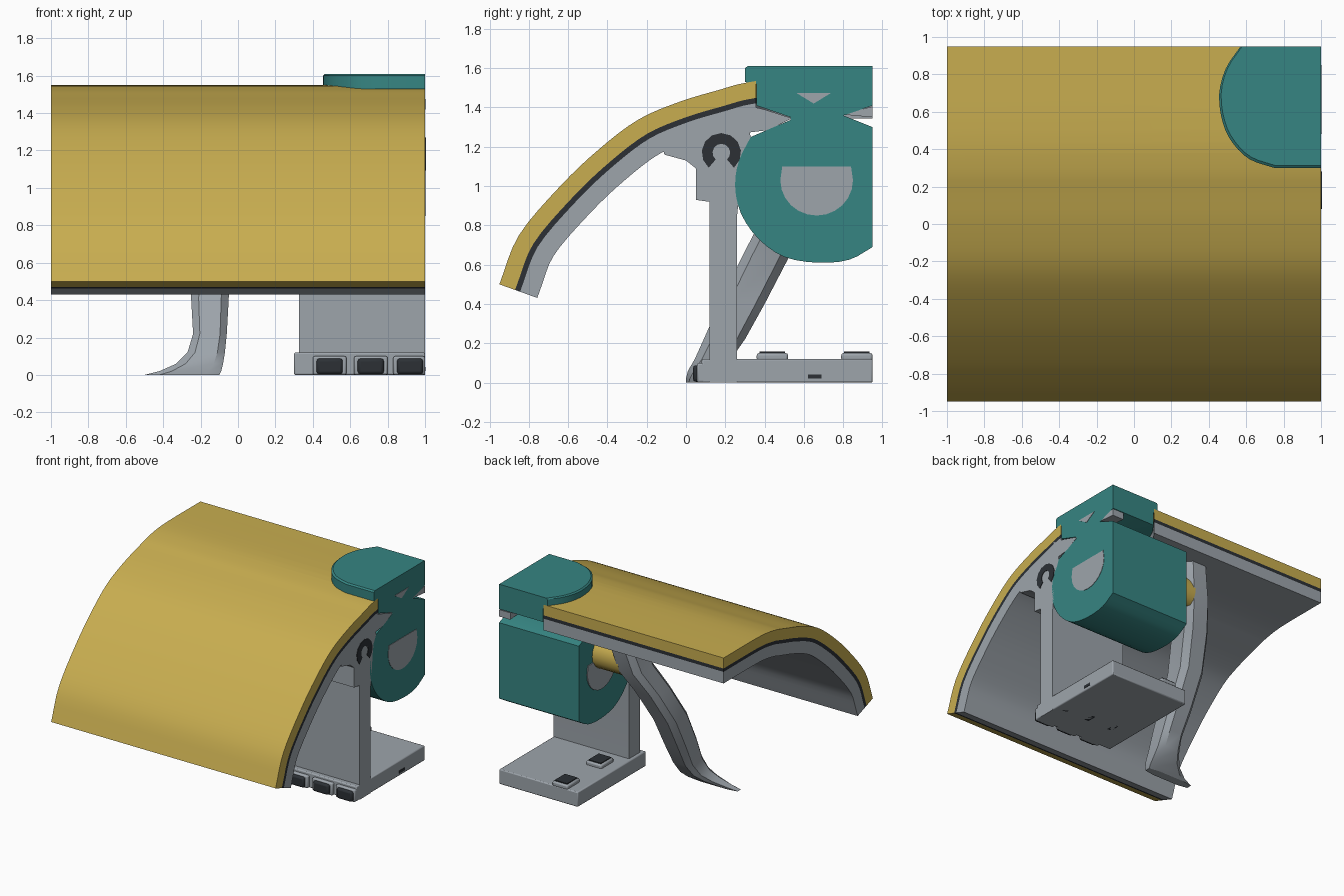
import bpy, bmesh, math
from mathutils import Vector

if "Cube" in bpy.data.objects:
    bpy.data.objects.remove(bpy.data.objects["Cube"])


def material(name, rgb):
    m = bpy.data.materials.new(name)
    m.diffuse_color = (*rgb, 1)
    m.use_nodes = True
    m.node_tree.nodes["Principled BSDF"].inputs["Base Color"].default_value = m.diffuse_color
    return m


GOLD = material("gold", (0.58, 0.42, 0.08))
TEAL = material("teal", (0.037, 0.235, 0.225))
GREY = material("grey", (0.34, 0.375, 0.41))
DARK = material("charcoal", (0.025, 0.03, 0.036))


def loft(name, loops, mat, smooth=True):
    """Skin a list of equal-length closed loops and cap both ends."""
    bm = bmesh.new()
    rings = [[bm.verts.new(p) for p in loop] for loop in loops]
    n = len(rings[0])
    for a, b in zip(rings, rings[1:]):
        for i in range(n):
            j = (i + 1) % n
            bm.faces.new((a[i], a[j], b[j], b[i]))
    bm.faces.new(rings[0])
    bm.faces.new(rings[-1])
    bmesh.ops.recalc_face_normals(bm, faces=bm.faces)
    me = bpy.data.meshes.new(name)
    bm.to_mesh(me)
    bm.free()
    me.materials.append(mat)
    ob = bpy.data.objects.new(name, me)
    bpy.context.collection.objects.link(ob)
    if smooth:
        bpy.context.view_layer.objects.active = ob
        ob.select_set(True)
        bpy.ops.object.shade_smooth_by_angle(angle=math.radians(30))
        ob.select_set(False)
    return ob


def prism(name, yz, x0, x1, mat):
    return loft(name, [[(x, y, z) for y, z in yz] for x in (x0, x1)], mat)


def box(name, x, y, z, mat, bevel=0.0):
    ob = prism(name, [(y[0], z[0]), (y[1], z[0]), (y[1], z[1]), (y[0], z[1])], x[0], x[1], mat)
    if bevel:
        mod = ob.modifiers.new("bevel", "BEVEL")
        mod.width, mod.segments = bevel, 2
    return ob


def smooth_path(pts, steps=4):
    """Catmull-Rom interpolation through the points."""
    p = [Vector(q) for q in pts]
    p = [2 * p[0] - p[1]] + p + [2 * p[-1] - p[-2]]
    out = []
    for a, b, c, d in zip(p, p[1:], p[2:], p[3:]):
        for k in range(steps):
            t = k / steps
            out.append(0.5 * (2 * b + (c - a) * t + (2 * a - 5 * b + 4 * c - d) * t * t
                              + (3 * b - a - 3 * c + d) * t ** 3))
    return out + [p[-2]]


# Curved canopy in three layers, offset inwards from the outer curve
outer = smooth_path([(-0.95, 0.5), (-0.85, 0.75), (-0.64, 1.0), (-0.44, 1.19), (-0.24, 1.34),
                     (-0.03, 1.43), (0.17, 1.49), (0.3, 1.525), (0.5, 1.548), (0.95, 1.55)])


def offset(d):
    res = []
    for i, p in enumerate(outer):
        t = outer[min(i + 1, len(outer) - 1)] - outer[max(i - 1, 0)]
        t.normalize()
        res.append((min(p.x + t.y * d, 0.95), p.y - t.x * d))
    res[-1] = (0.95, res[-1][1])
    return res


# Rounded outline of the teal cap, also used to notch the canopy
cap_xy = [(1, 0.95)] + [tuple(p) for p in smooth_path(
    [(0.57, 0.95), (0.49, 0.83), (0.455, 0.69), (0.475, 0.54), (0.53, 0.43),
     (0.62, 0.345), (0.75, 0.3)], 3)] + [(1, 0.3)]


def ring(s, cx, cy, z):
    return [(cx + (x - cx) * s, cy + (y - cy) * s, z) for x, y in cap_xy]


cutter = loft("notch_cutter", [ring(0.92, 1.03, 1.0, 1.1), ring(0.92, 1.03, 1.0, 1.8)], TEAL, False)
cutter.hide_render = True
cutter.hide_viewport = True
for name, a, b, mat in (("canopy_skin", 0, 0.085, GOLD), ("canopy_seal", 0.085, 0.112, DARK),
                        ("canopy_liner", 0.112, 0.205, GREY)):
    layer = prism(name, offset(a) + offset(b)[::-1], -1, 1, mat)
    cut = layer.modifiers.new("notch", "BOOLEAN")
    cut.operation, cut.object, cut.solver = "DIFFERENCE", cutter, "EXACT"

# Teal clamp: cap with tapered neck, and drum body
loft("clamp_cap", [ring(0.98, 1, 0.95, 1.61), ring(1, 1, 0.95, 1.6), ring(1, 1, 0.95, 1.53),
                   ring(0.91, 1, 0.95, 1.52), ring(0.91, 1, 0.95, 1.41),
                   ring(0.37, 1, 0.67, 1.35), ring(0.37, 1, 0.67, 1.3)], TEAL)
drum = [tuple(p) for p in smooth_path(
    [(0.95, 0.69), (0.83, 0.625), (0.67, 0.61), (0.5, 0.64), (0.37, 0.73), (0.28, 0.86),
     (0.25, 1.0), (0.27, 1.13), (0.33, 1.25)], 3)]
prism("clamp_drum", drum + [(0.54, 1.34), (0.8, 1.36), (0.95, 1.3)], 0.29, 1, TEAL)

# Grey plates on the clamp sides
axle = [(0.665 + 0.185 * math.cos(a), 1.03 + 0.18 * math.sin(a))
        for a in [math.radians(-180 + 15 * i) for i in range(13)]]
axle += [(0.84, 1.1), (0.49, 1.1)]
prism("axle_plate_right", axle, 0.995, 1.003, GREY)
prism("axle_plate_left", axle, 0.283, 0.295, GREY)
prism("cap_mark", [(0.56, 1.475), (0.74, 1.475), (0.65, 1.42)], 0.995, 1.003, GREY)
prism("front_wedge", [(0.27, 1.42), (0.4, 1.39), (0.54, 1.345), (0.42, 1.285), (0.3, 1.27)],
      0.88, 1, GREY)
prism("rear_wedge", [(0.79, 1.365), (0.95, 1.405), (0.95, 1.35)], 0.9, 1, GREY)

# Stand: upright, hinge pin and base
prism("upright", [(0.12, 0), (0.26, 0), (0.26, 0.85), (0.29, 1.15), (0.33, 1.25), (0.3, 1.36),
                  (0.1, 1.33), (-0.12, 1.2), (-0.11, 1.16), (0.0, 1.13), (0.05, 1.09),
                  (0.05, 0.93), (0.12, 0.92)], 0.325, 1, GREY)
arc = [math.radians(-50 + 28 * i) for i in range(11)]
pin = [(0.18 + r * math.cos(a), 1.17 + r * math.sin(a))
       for r, seq in ((0.1, arc), (0.045, arc[::-1])) for a in seq]
prism("hinge_pin", pin, 0.97, 1.004, DARK)
box("base", (0.3, 1), (0.08, 0.95), (0, 0.12), GREY, 0.008)

# Front feet with dark pads, and slots beneath
for x in (0.49, 0.71, 0.92):
    box("foot_block", (x - 0.09, min(x + 0.09, 1)), (0.055, 0.13), (0, 0.1), GREY, 0.01)
    box("foot_pad", (x - 0.07, x + 0.07), (0.035, 0.1), (0.004, 0.088), DARK, 0.015)
    box("base_slot", (x - 0.02, x + 0.02), (0.3, 0.38), (0.0, 0.002), DARK)

# Dark-topped buttons on the base
for y in (0.44, 0.87):
    box("button_rim", (0.39, 0.53), (y - 0.08, y + 0.08), (0.11, 0.15), GREY, 0.012)
    box("button_top", (0.405, 0.515), (y - 0.065, y + 0.065), (0.145, 0.157), DARK)
box("side_port", (0.99, 1.003), (0.62, 0.69), (0.02, 0.042), DARK)

# Curved kick leg, lofted from rounded sections: z, x range, y range
leg = []
for z, x0, x1, y0, y1 in ((0, -0.5, -0.1, 0, 0.07), (0.02, -0.42, -0.09, 0.0, 0.1),
                          (0.06, -0.33, -0.08, 0.01, 0.16), (0.12, -0.27, -0.07, 0.045, 0.23),
                          (0.22, -0.24, -0.06, 0.09, 0.3), (0.4, -0.25, -0.05, 0.17, 0.4),
                          (0.65, -0.25, -0.04, 0.29, 0.53), (0.9, -0.19, 0.03, 0.42, 0.66),
                          (1.1, -0.11, 0.11, 0.52, 0.77), (1.36, -0.04, 0.16, 0.6, 0.82)):
    cx, cy, rx, ry = (x0 + x1) / 2, (y0 + y1) / 2, (x1 - x0) / 2, (y1 - y0) / 2
    leg.append([(cx + rx * u, cy + ry * v, z) for u, v in (
        (-1, -0.6), (-0.6, -1), (0.6, -1), (1, -0.6), (1, 0.6), (0.6, 1), (-0.6, 1), (-1, 0.6))])
loft("kick_leg", leg, GREY)

# Gold knuckle joining the leg to the drum
knuckle = [(0.68 + 0.1 * math.cos(i * math.tau / 16), 1.15 + 0.12 * math.sin(i * math.tau / 16))
           for i in range(16)]
prism("leg_knuckle", knuckle, 0.06, 0.3, GOLD)
